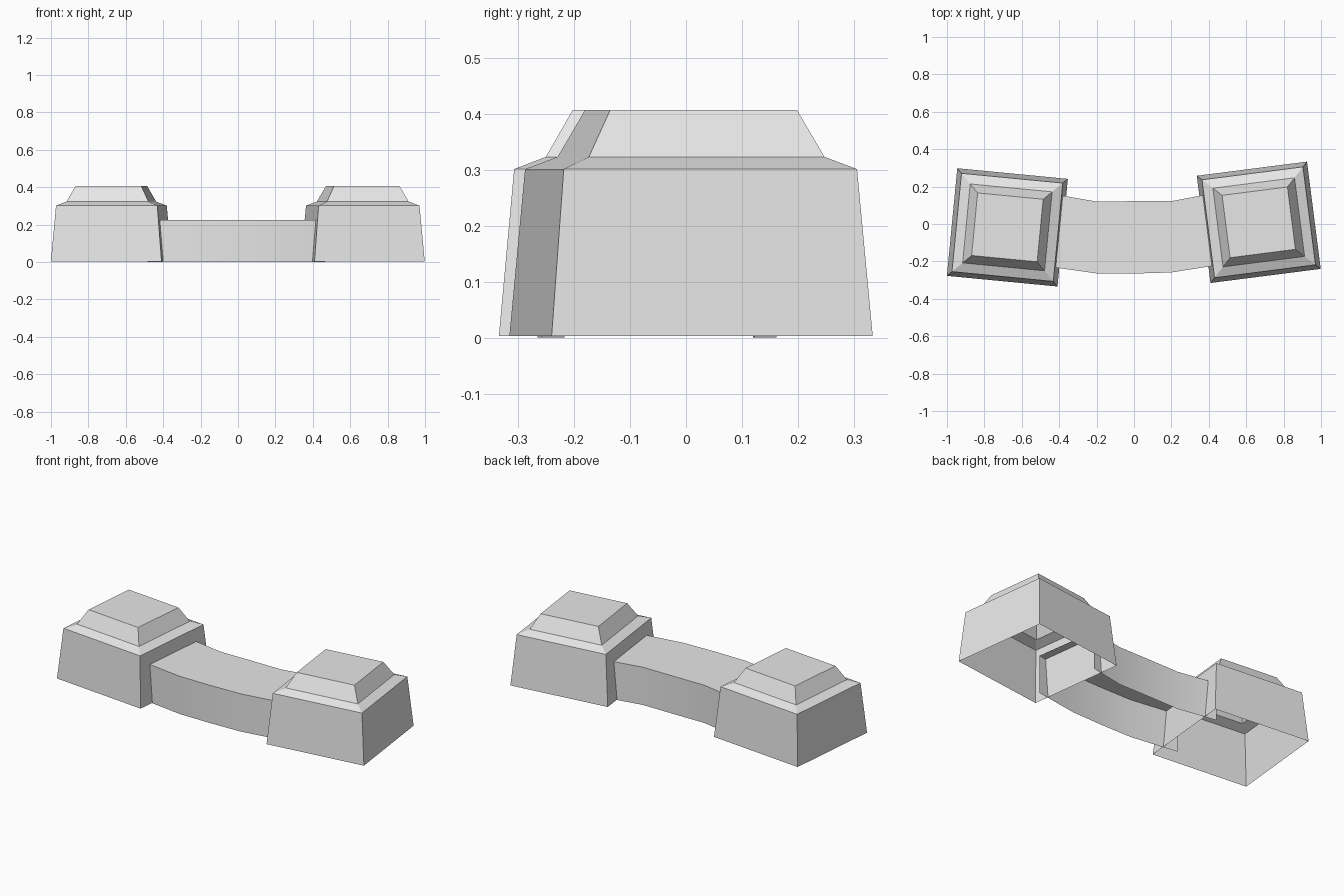
import bpy
import math
from mathutils import Matrix

cube = bpy.data.objects.get("Cube")
if cube:
    bpy.data.objects.remove(cube, do_unlink=True)

# Single plain stone colour
stone = bpy.data.materials.new("light_grey_stone")
stone.use_nodes = True
grey = (0.8, 0.8, 0.8, 1)
stone.diffuse_color = grey
stone.node_tree.nodes["Principled BSDF"].inputs["Base Color"].default_value = grey


def loft(name, rings, closed, cap=False):
    """Skin a list of equal-length point rings into an open shell."""
    n = len(rings[0])
    verts = [p for ring in rings for p in ring]
    faces = []
    for i in range(len(rings) - 1):
        for j in range(n if closed else n - 1):
            k = (j + 1) % n
            quad = (i * n + j, i * n + k, (i + 1) * n + k, (i + 1) * n + j)
            faces.append(quad if closed else quad[::-1])
    if cap:
        faces.append(tuple(range(len(verts) - n, len(verts))))
    mesh = bpy.data.meshes.new(name)
    mesh.from_pydata(verts, [], faces)
    mesh.materials.append(stone)
    obj = bpy.data.objects.new(name, mesh)
    bpy.context.collection.objects.link(obj)
    return obj


# Posts: tapered hollow block, sloping ledge and bevelled cap, open below
def post(name, x, y, turn):
    rings = []
    for z, inset in ((0.003, 0), (0.301, 0.025), (0.323, 0.077), (0.407, 0.121)):
        hx, hy = 0.297 - inset, 0.289 - inset
        rings.append([(-hx, -hy, z), (hx, -hy, z), (hx, hy, z), (-hx, hy, z)])
    obj = loft(name, rings, closed=True, cap=True)
    obj.data.transform(Matrix.Translation((x, y, 0)) @ Matrix.Rotation(math.radians(turn), 4, "Z"))


post("left_post", 0.667, 0.009, 7.3)
post("right_post", -0.677, -0.018, -5.5)

# Curved wall: front and back plan points, open below and at the hidden ends
wall_top = 0.225
plan = [((-0.485, -0.224), (-0.43, 0.16)),
        ((-0.2, -0.264), (-0.2, 0.12)),
        ((0, -0.265), (0, 0.122)),
        ((0.2, -0.259), (0.2, 0.122)),
        ((0.465, -0.217), (0.41, 0.162))]
wall = loft("curved_wall",
            [[(*f, 0), (*f, wall_top), (*b, wall_top), (*b, 0)] for f, b in plan],
            closed=False)
bpy.ops.object.select_all(action="DESELECT")
wall.select_set(True)
bpy.context.view_layer.objects.active = wall
bpy.ops.object.shade_smooth_by_angle(angle=math.radians(30))
